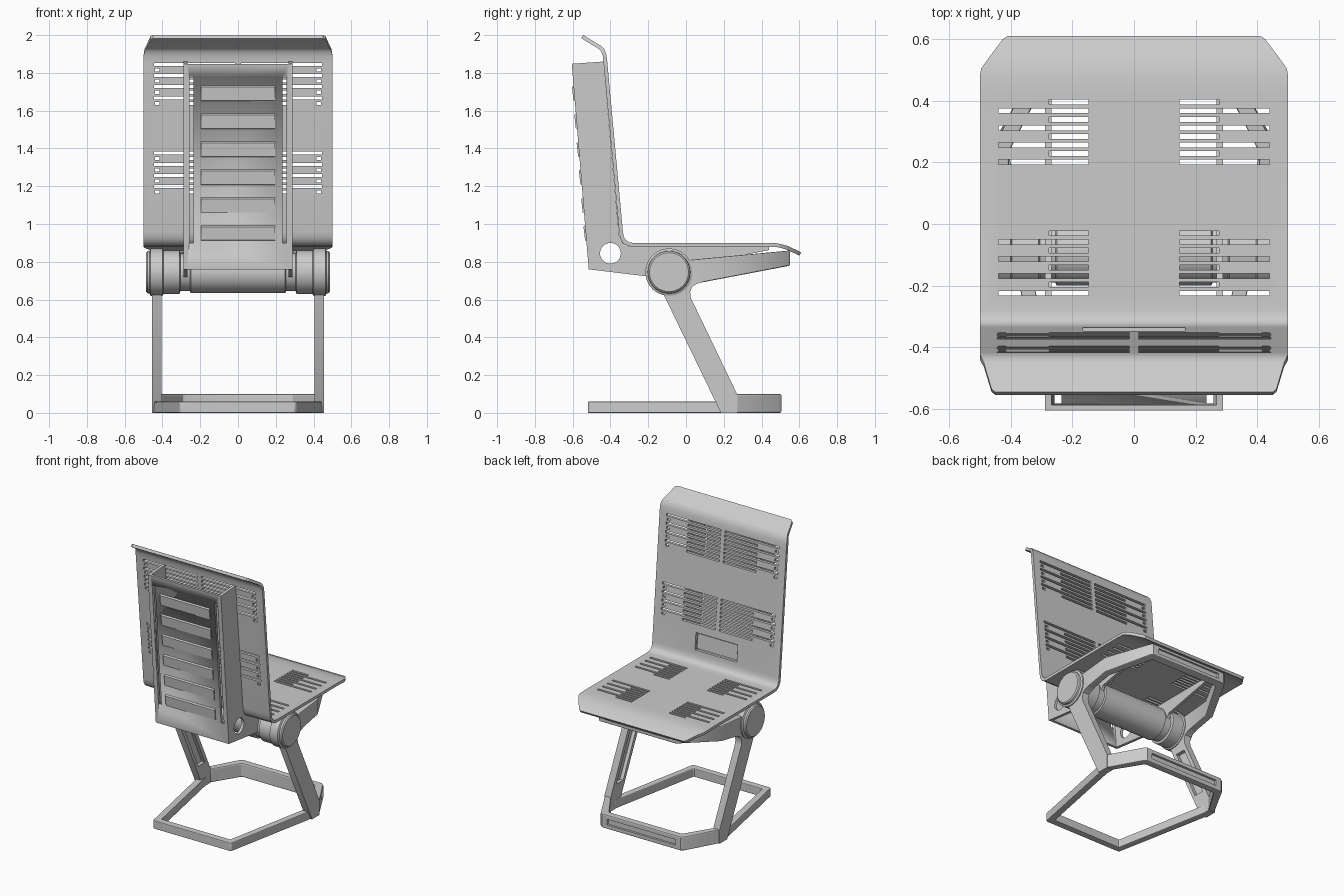
import bpy, bmesh, math
from mathutils import Vector

if "Cube" in bpy.data.objects:
    bpy.data.objects.remove(bpy.data.objects["Cube"])


def finish(bm, name, angle=30):
    bmesh.ops.recalc_face_normals(bm, faces=bm.faces)
    me = bpy.data.meshes.new(name)
    bm.to_mesh(me)
    bm.free()
    ob = bpy.data.objects.new(name, me)
    bpy.context.collection.objects.link(ob)
    return smooth(ob, angle)


def activate(ob):
    bpy.ops.object.select_all(action='DESELECT')
    ob.select_set(True)
    bpy.context.view_layer.objects.active = ob


def smooth(ob, angle=30):
    activate(ob)
    bpy.ops.object.shade_smooth_by_angle(angle=math.radians(angle))
    return ob


def prism(name, pts, lo, hi, axis='X'):
    """Extrude a profile: yz points along X, or xy points along Z."""
    bm = bmesh.new()
    put = (lambda p, t: (t, *p)) if axis == 'X' else (lambda p, t: (*p, t))
    a = [bm.verts.new(put(p, lo)) for p in pts]
    b = [bm.verts.new(put(p, hi)) for p in pts]
    bm.faces.new(a)
    bm.faces.new(b[::-1])
    for i in range(len(pts)):
        j = (i + 1) % len(pts)
        bm.faces.new((a[i], a[j], b[j], b[i]))
    return finish(bm, name)


def boxes(name, items):
    bm = bmesh.new()
    for x0, x1, y0, y1, z0, z1 in items:
        vs = bmesh.ops.create_cube(bm, size=1)['verts']
        for v in vs:
            v.co = Vector((x0 + (v.co.x + .5) * (x1 - x0),
                           y0 + (v.co.y + .5) * (y1 - y0),
                           z0 + (v.co.z + .5) * (z1 - z0)))
    return finish(bm, name)


def apply_mods(ob):
    activate(ob)
    for m in list(ob.modifiers):
        bpy.ops.object.modifier_apply(modifier=m.name)


def cut(ob, cutter):
    cutter.hide_render = True
    m = ob.modifiers.new('cut', 'BOOLEAN')
    m.operation, m.solver, m.object = 'DIFFERENCE', 'EXACT', cutter
    apply_mods(ob)
    bpy.data.objects.remove(cutter)


def bevel(ob, w, seg=2):
    m = ob.modifiers.new('bevel', 'BEVEL')
    m.width, m.segments, m.limit_method = w, seg, 'ANGLE'
    m.angle_limit = math.radians(40)
    apply_mods(ob)
    smooth(ob)


def mirror_pts(pts):
    return pts + [(-x, y) for x, y in reversed(pts)]


def band(outer, inner):
    return mirror_pts(outer) + mirror_pts(inner)[::-1]


# Bent seat and back shell: (y, z, half width) along the upper surface
path = [(.61, .848, .41), (.60, .855, .425), (.54, .883, .47), (.505, .893, .495),
        (.48, .898, .5), (.43, .9, .5), (-.28, .9, .5), (-.30, .903, .5), (-.318, .914, .5),
        (-.329, .932, .5), (-.334, .96, .5), (-.417, 1.86, .5), (-.421, 1.895, .5),
        (-.432, 1.925, .495), (-.45, 1.943, .487), (-.535, 1.995, .462), (-.545, 2.0, .45)]
bm = bmesh.new()
rows = [(bm.verts.new((-w, y, z)), bm.verts.new((w, y, z))) for y, z, w in path]
for a, b in zip(rows, rows[1:]):
    bm.faces.new((a[0], a[1], b[1], b[0]))
me = bpy.data.meshes.new('seat_shell')
bm.to_mesh(me)
bm.free()
shell = bpy.data.objects.new('seat_shell', me)
bpy.context.collection.objects.link(shell)
sol = shell.modifiers.new('thick', 'SOLIDIFY')
sol.thickness, sol.offset, sol.use_even_offset = .02, 1, True
apply_mods(shell)

# Ventilation slots and handle opening
slots = []
for s in (-1, 1):
    def slot(x0, x1, y0, y1, z0, z1):
        slots.append((min(s * x0, s * x1), max(s * x0, s * x1), y0, y1, z0, z1))
    for top in (.395, -.03):
        for i in range(8):
            y = top - i * .0278
            slot(.148, .44 if i % 2 else .275, y - .008, y + .008, .85, .95)
    for top in (1.845, 1.375):
        for i in range(8):
            z = top - i * .0295
            if i % 2:
                slot(.015, .275, -.6, -.2, z - .008, z + .008)
                slot(.415, .44, -.6, -.2, z - .008, z + .008)
            else:
                slot(.015, .445, -.6, -.2, z - .008, z + .008)
slots.append((-.165, .165, -.5, -.2, .985, 1.105))
cut(shell, boxes('slot_cutter', slots))
smooth(shell)
prism('handle_panel', [(-.348, .993), (-.36, .993), (-.37, 1.097), (-.358, 1.097)], -.157, .157)

# Back housing: two side plates and a rear panel
plate = [(-.605, 1.848), (-.437, 1.86), (-.354, .94), (-.335, .9), (-.30, .88), (.44, .88),
         (.44, .862), (.03, .78), (-.02, .7), (-.2, .722), (-.515, .76)]
for s, side in ((-1, 'left'), (1, 'right')):
    p = prism(side + '_side_plate', plate, *sorted((s * .268, s * .288)))
    ring = [(-.4 + .055 * math.cos(t * math.pi / 16), .845 + .055 * math.sin(t * math.pi / 16))
            for t in range(32)]
    cut(p, prism('hole_cutter', ring, -.4, .4))
    smooth(p)
panel = prism('rear_panel', [(-.605, 1.848), (-.587, 1.848), (-.497, .76), (-.515, .76)], -.27, .27)
cut(panel, boxes('panel_cutter', [(-.258, -.235, -.8, -.4, .9, 1.78), (.235, .258, -.8, -.4, .9, 1.78)]))


def panel_y(z):
    return -.515 - (z - .76) * .0826


# Six raised ribs on the rear panel
for i in range(6):
    z0 = .91 + i * .148
    z1 = z0 + .087
    prism(f'panel_rib_{i + 1}', [(panel_y(z0) + .005, z0), (panel_y(z0) - .007, z0 + .004),
                                 (panel_y(z1) - .008, z1 - .012), (panel_y(z1) + .005, z1)], -.195, .195)

# Pivot barrel with end caps, turned around the x axis
half = [(.25, .11), (.255, .1), (.305, .1), (.31, .116), (.395, .116), (.4, .125), (.462, .125),
        (.468, .113), (.48, .111), (.487, .103)]
prof = [(-x, r) for x, r in reversed(half)] + half
bm = bmesh.new()
N = 48
rings = [[bm.verts.new((x, -.09 + r * math.cos(k * math.tau / N), .745 + r * math.sin(k * math.tau / N)))
          for k in range(N)] for x, r in prof]
for a, b in zip(rings, rings[1:]):
    for k in range(N):
        bm.faces.new((a[k], a[(k + 1) % N], b[(k + 1) % N], b[k]))
bm.faces.new(rings[0])
bm.faces.new(rings[-1])
finish(bm, 'pivot_barrel')

# Slanted legs with a recess on the inner face
leg = [(-.12, .7), (-.12, .63), (.185, 0), (.27, 0), (.27, .1), (.025, .61), (.022, .64),
       (.032, .667), (.055, .683), (.09, .693), (.05, .75)]
for s, side in ((-1, 'left'), (1, 'right')):
    lo, hi = sorted((s * .405, s * .455))
    ob = prism(side + '_leg', leg, lo, hi)
    cut(ob, prism('leg_cutter', [(-.057, .56), (.02, .56), (.206, .17), (.13, .17)],
                  *sorted((s * .38, s * .43))))
    smooth(ob)

# Floor frame: low rear part and taller front part
rear = prism('rear_floor_frame', band([(.455, .225), (.31, -.51), (.3, -.52)],
                                      [(.405, .225), (.27, -.47), (.265, -.472)]), 0, .06, 'Z')
bevel(rear, .006)
front = prism('front_floor_frame', band([(.455, .265), (.33, .49), (.31, .505)],
                                        [(.405, .265), (.29, .45), (.28, .455)]), 0, .1, 'Z')
bevel(front, .008)
cut(front, boxes('front_cutter', [(-.27, .27, .49, .6, .03, .07)]))
smooth(front)

# Seat support arm: a loop rising toward the front
arm = prism('seat_support_arm', band([(.455, -.02), (.455, .25), (.31, .54), (.295, .55)],
                                     [(.405, -.02), (.405, .235), (.27, .495), (.26, .5)]), 0, 1, 'Z')
for v in arm.data.vertices:
    y = v.co.y
    v.co.z = .81 + (y - .02) * .094 if v.co.z > .5 else .69 + (y - .08) * .19
bevel(arm, .006)
cut(arm, boxes('arm_cutter', [(-.25, .25, .537, .6, .802, .84)]))
smooth(arm)
